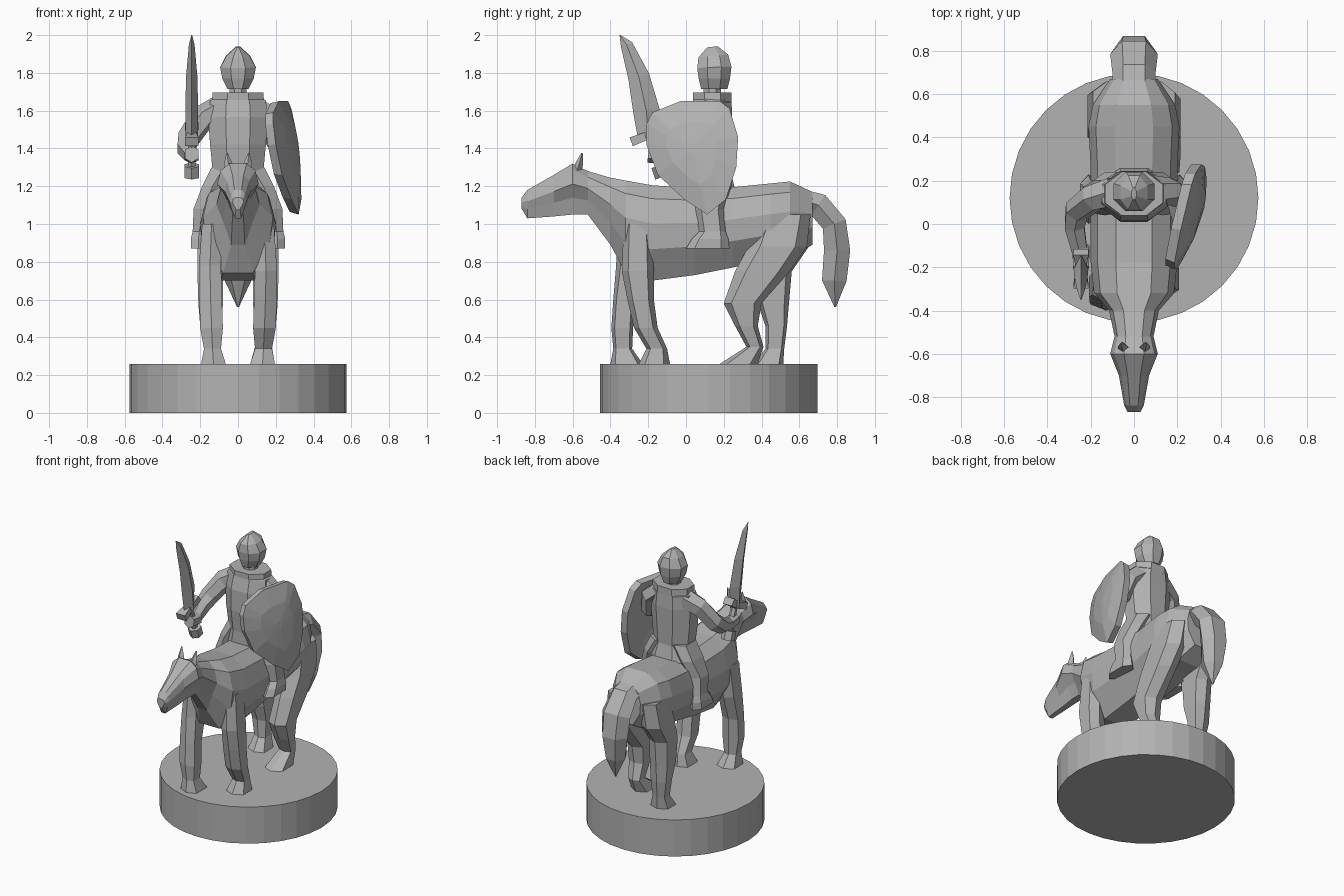
import bpy, bmesh, math
from mathutils import Vector as V

grey = bpy.data.materials.new("stone grey")
grey.diffuse_color = (0.45, 0.45, 0.45, 1)


def loft(name, rings):
    """Skin equal-sized rings of points and cap both ends."""
    bm = bmesh.new()
    rs = [[bm.verts.new(p) for p in r] for r in rings]
    n = len(rs[0])
    for a, b in zip(rs, rs[1:]):
        for i in range(n):
            bm.faces.new((a[i], a[(i + 1) % n], b[(i + 1) % n], b[i]))
    bm.faces.new(rs[0])
    bm.faces.new(rs[-1])
    bmesh.ops.recalc_face_normals(bm, faces=bm.faces)
    me = bpy.data.meshes.new(name)
    bm.to_mesh(me)
    bm.free()
    me.materials.append(grey)
    ob = bpy.data.objects.new(name, me)
    bpy.context.collection.objects.link(ob)
    return ob


def tube(name, secs, n=6, turn=0.5):
    """Sections (x, y, z, radius across, radius deep) along a path."""
    pts = [V(s[:3]) for s in secs]
    rings = []
    for i, s in enumerate(secs):
        t = (pts[min(i + 1, len(pts) - 1)] - pts[max(i - 1, 0)]).normalized()
        u = V((1, 0, 0))
        u = (u - t * u.dot(t)).normalized()
        v = t.cross(u)
        k = [(j + turn) * 2 * math.pi / n for j in range(n)]
        rings.append([pts[i] + u * s[3] * math.cos(a) + v * s[4] * math.sin(a) for a in k])
    return loft(name, rings)


def leg(name, secs, side):
    """Level sections (z, y front, y back, x inner, x outer), chamfered outside."""
    rings = []
    for z, y0, y1, x0, x1 in secs:
        xm, ym = (x0 + x1) / 2, (y0 + y1) / 2
        r = [(x0, y0 * .7 + ym * .3), (xm, y0), (x1, y0 * .6 + ym * .4),
             (x1, y1 * .6 + ym * .4), (xm, y1), (x0, y1 * .7 + ym * .3)]
        rings.append([V((side * x, y, z)) for x, y in r])
    return loft(name, rings)


# Round base
tube("base", [(0, .12, 0, .575, .575), (0, .12, .26, .575, .575)], 32, 0)

# Horse body, neck and head: (y, bottom, top, half width, belly width factor)
body = [(-.87, 1.08, 1.14, .03, .8), (-.84, 1.03, 1.18, .045, .8), (-.70, 1.04, 1.26, .07, .65),
        (-.60, 1.05, 1.32, .11, .5), (-.52, 1.05, 1.28, .09, .7), (-.40, .89, 1.245, .115, .7),
        (-.32, .74, 1.23, .185, .95), (-.18, .70, 1.205, .20, 1), (.05, .73, 1.19, .20, 1),
        (.25, .77, 1.195, .20, 1), (.45, .81, 1.215, .21, 1), (.55, .82, 1.225, .19, 1),
        (.67, .89, 1.17, .11, 1)]
rings = []
for y, b, t, w, k in body:
    half = [(.42, 1), (.84, .86), (1, .6), (.95 * k, .33), (.45 * k, 0)]
    half = half + [(-x, z) for x, z in reversed(half)]
    rings.append([V((x * w, y, b + z * (t - b))) for x, z in half])
loft("horse_body", rings)

# Tail
tube("tail", [(0, .58, 1.14, .10, .06), (0, .70, 1.10, .10, .075), (0, .785, 1.0, .11, .075),
              (0, .80, .86, .10, .08), (0, .785, .70, .07, .075), (0, .79, .56, .005, .005)], 6, 0)

# Ears
for s in (-1, 1):
    tube("ear", [(s * .045, -.58, 1.27, .028, .025), (s * .052, -.565, 1.32, .022, .02),
                 (s * .058, -.55, 1.375, .004, .004)], 4, 0)

# Horse legs in mid-stride
leg("front_leg", [(1.0, -.33, -.18, .09, .19), (.75, -.34, -.17, .09, .207), (.60, -.31, -.17, .085, .205),
                  (.45, -.275, -.15, .08, .20), (.34, -.21, -.10, .09, .18), (.26, -.25, -.085, .065, .195)], 1)
leg("front_leg", [(1.0, -.36, -.19, .09, .19), (.78, -.37, -.21, .09, .207), (.60, -.385, -.27, .085, .205),
                  (.45, -.395, -.28, .08, .20), (.34, -.385, -.285, .09, .18), (.26, -.40, -.23, .065, .195)], -1)
leg("hind_leg", [(1.05, .40, .66, .06, .19), (.88, .33, .64, .07, .215), (.75, .26, .55, .08, .215),
                 (.58, .20, .40, .08, .21), (.46, .26, .38, .085, .20), (.35, .32, .41, .09, .18),
                 (.26, .18, .38, .065, .195)], 1)
leg("hind_leg", [(1.05, .42, .66, .06, .19), (.88, .38, .65, .07, .215), (.75, .36, .56, .08, .215),
                 (.58, .38, .545, .08, .21), (.46, .42, .535, .085, .20), (.34, .42, .52, .09, .18),
                 (.26, .36, .515, .065, .195)], -1)

# Rider legs with boots
for s in (-1, 1):
    leg("rider_leg", [(1.30, .05, .24, .01, .14), (1.20, .04, .24, .08, .19), (1.08, .05, .20, .13, .235),
                      (.96, .07, .21, .17, .24), (.92, .03, .225, .17, .25), (.87, 0, .23, .17, .25)], s)

# Torso, collar and neck
tube("torso", [(0, .14, 1.17, .18, .13), (0, .13, 1.28, .145, .115), (0, .125, 1.42, .16, .125),
               (0, .13, 1.56, .17, .125), (0, .14, 1.65, .16, .11), (0, .14, 1.69, .10, .085)], 8)
tube("collar", [(0, .14, 1.64, .15, .11), (0, .14, 1.695, .145, .11)], 8)
tube("neck", [(0, .14, 1.65, .05, .05), (0, .14, 1.74, .05, .05)], 8)

# Helmeted head
tube("head", [(0, .15, 1.715, .06, .075), (0, .15, 1.77, .09, .09), (0, .15, 1.83, .102, .098),
              (0, .145, 1.89, .068, .085), (0, .14, 1.938, .012, .03)], 8)

# Sword arm and fist
tube("sword_arm", [(-.09, .15, 1.61, .075, .075), (-.19, .12, 1.56, .07, .065), (-.265, .06, 1.45, .062, .06),
                   (-.275, -.01, 1.40, .052, .055), (-.25, -.13, 1.36, .04, .042)], 6)
tube("fist", [(-.245, -.11, 1.36, .042, .045), (-.245, -.20, 1.37, .042, .045)], 6)

# Sword: pommel, grip, guard and blade
tube("pommel", [(-.245, -.12, 1.25, .045, .045), (-.245, -.14, 1.31, .045, .045)], 6)
tube("grip", [(-.245, -.13, 1.28, .022, .022), (-.245, -.19, 1.45, .022, .022)], 6)
tube("guard", [(-.245, -.29, 1.435, .05, .035), (-.245, -.20, 1.47, .032, .03),
               (-.245, -.13, 1.52, .05, .035)], 4)
tube("blade", [(-.245, -.20, 1.46, .034, .055), (-.245, -.21, 1.60, .034, .07),
               (-.245, -.25, 1.78, .03, .057), (-.245, -.315, 1.95, .015, .032),
               (-.245, -.35, 2.0, .002, .002)], 4, 0)

# Shield arm
tube("shield_arm", [(.09, .15, 1.61, .075, .075), (.165, .15, 1.56, .07, .065), (.20, .12, 1.44, .055, .055),
                    (.215, .03, 1.40, .045, .045)], 6)

# Domed shield, angled across the side of the rider
outline = [(-.17, 1.59), (-.02, 1.65), (.19, 1.65), (.24, 1.61), (.285, 1.46), (.275, 1.30),
           (.22, 1.13), (.12, 1.05), (0, 1.13), (-.14, 1.26), (-.20, 1.42), (-.20, 1.53)]


def shield_ring(scale, depth):
    ring = []
    for y, z in outline:
        y, z = .05 + (y - .05) * scale, 1.4 + (z - 1.4) * scale
        x = .15 + .24 * (y + .18) + .12 * (1.5 - z)
        ring.append(V((x + depth, y - depth * .2, z)))
    return ring


loft("shield", [shield_ring(.5, .015), shield_ring(.96, 0), shield_ring(1, .045),
                shield_ring(.55, .075), shield_ring(.1, .085)])
